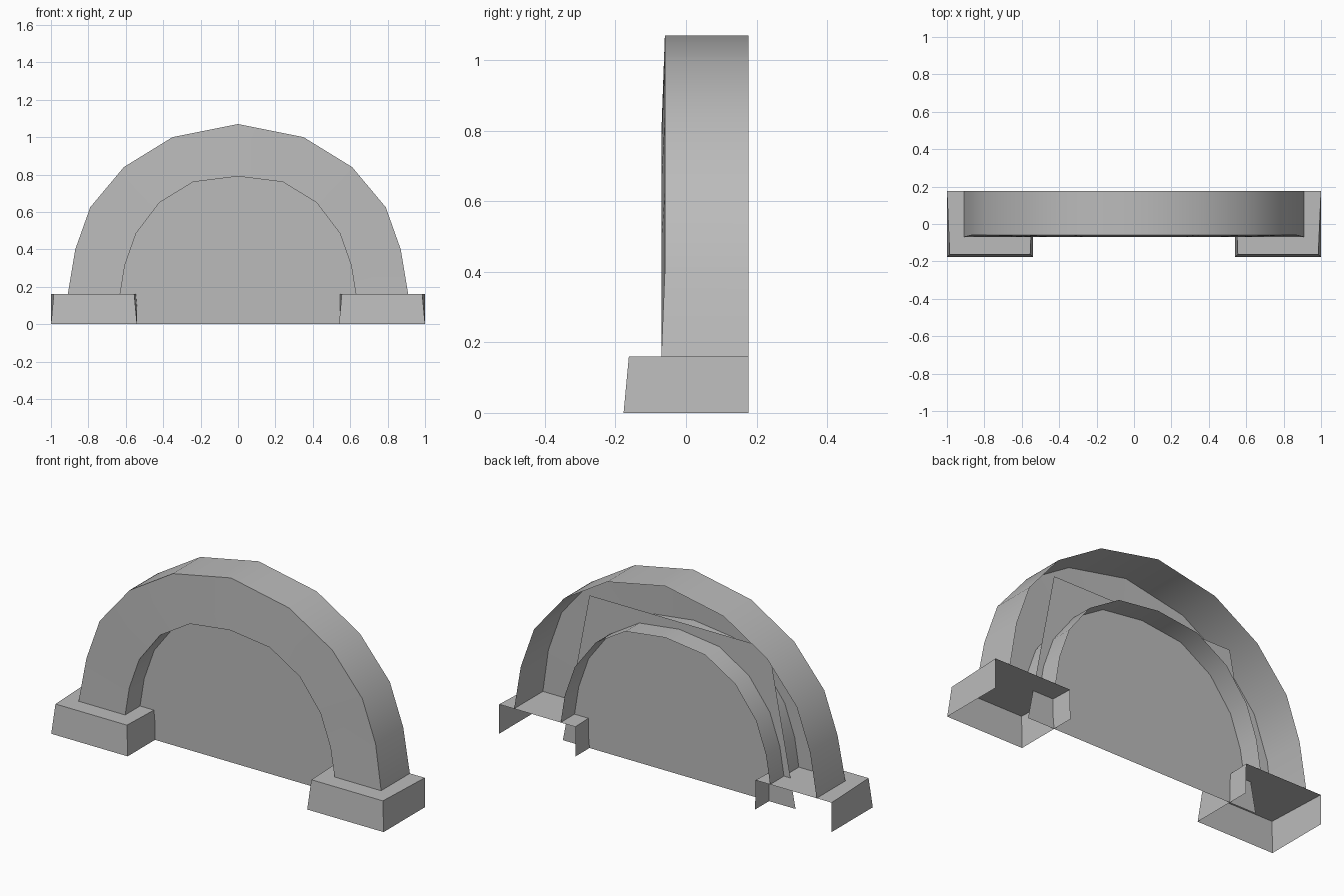
import bpy
import math

if "Cube" in bpy.data.objects:
    bpy.data.objects.remove(bpy.data.objects["Cube"], do_unlink=True)

stone = bpy.data.materials.new("grey_stone")
stone.use_nodes = True
GREY = (0.5, 0.5, 0.5, 1)
stone.diffuse_color = GREY
stone.node_tree.nodes["Principled BSDF"].inputs["Base Color"].default_value = GREY

BACK = 0.177
FOOT_TOP = 0.16


def add_part(name, verts, faces):
    mesh = bpy.data.meshes.new(name)
    mesh.from_pydata(verts, [], faces)
    mesh.materials.append(stone)
    obj = bpy.data.objects.new(name, mesh)
    bpy.context.collection.objects.link(obj)
    bpy.ops.object.select_all(action="DESELECT")
    obj.select_set(True)
    bpy.context.view_layer.objects.active = obj
    bpy.ops.object.shade_smooth_by_angle(angle=math.radians(35))
    return obj


def mirrored(half):
    """Full arch outline from -x to +x, given the half from apex to foot."""
    return [(-x, z) for x, z in reversed(half[1:])] + half


outer = mirrored([(0, 1.07), (0.35, 1.0), (0.61, 0.84), (0.79, 0.625), (0.87, 0.4), (0.91, FOOT_TOP)])
inner = mirrored([(0, 0.79), (0.24, 0.76), (0.42, 0.65), (0.545, 0.485), (0.605, 0.315), (0.63, FOOT_TOP)])

# Arch: open-backed channel of outer skin, front face and inner skin
n = len(outer)
rows = [
    [(x, BACK, z) for x, z in outer],
    [(x, -0.06 if z > 0.2 else -0.07, z) for x, z in outer],
    [(x, -0.07, z) for x, z in inner],
    [(x, BACK, z) for x, z in inner],
]
faces = [(r * n + i, (r + 1) * n + i, (r + 1) * n + i + 1, r * n + i + 1)
         for r in range(3) for i in range(n - 1)]
add_part("arch", sum(rows, []), faces)

# Recessed panel filling the opening
y = 0.058
add_part("back_panel", [(-0.7, y, 0), (0.7, y, 0), (0.54, y, 0.83), (-0.54, y, 0.83)], [(0, 1, 2, 3)])

# Feet: tapered blocks without bottom or back
for name, s in (("left_foot", 1), ("right_foot", -1)):
    base = [(0.54, BACK, 0), (0.54, -BACK, 0), (1, -BACK, 0), (1, BACK, 0)]
    top = [(0.542, BACK), (0.555, -0.162), (0.985, -0.162), (1, BACK)]
    verts = [(s * x, y, z) for x, y, z in base + [(x, y, FOOT_TOP) for x, y in top]]
    faces = [(i, i + 1, i + 5, i + 4) for i in range(3)] + [(4, 5, 6, 7)]
    add_part(name, verts, [f[::s] for f in faces])
